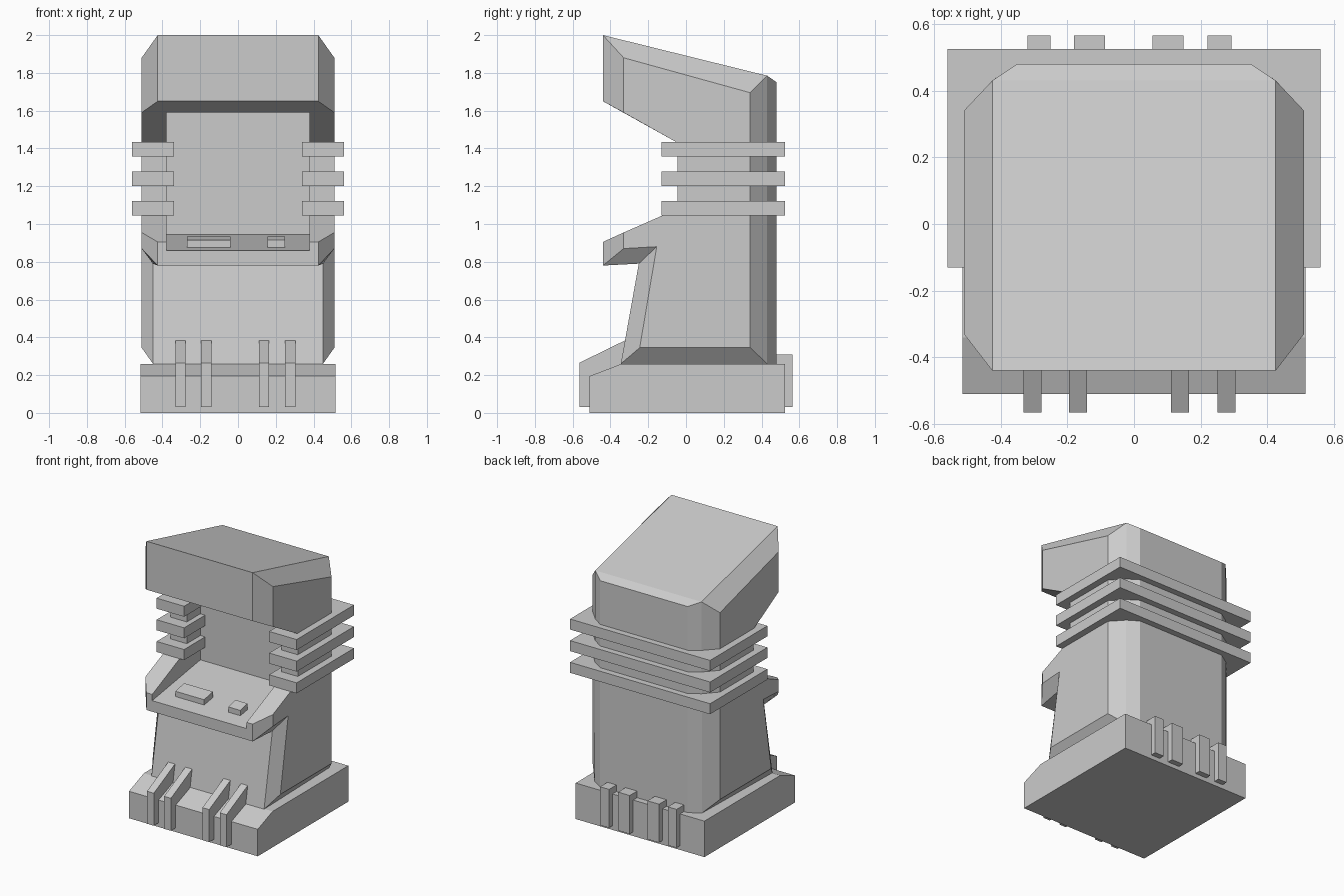
import bpy, bmesh

if "Cube" in bpy.data.objects:
    bpy.data.objects.remove(bpy.data.objects["Cube"])

grey = bpy.data.materials.new("light_grey")
grey.diffuse_color = (0.6, 0.6, 0.6, 1)
grey.use_nodes = True
grey.node_tree.nodes["Principled BSDF"].inputs["Base Color"].default_value = grey.diffuse_color


def make(name, verts, faces):
    bm = bmesh.new()
    vs = [bm.verts.new(v) for v in verts]
    for f in faces:
        bm.faces.new([vs[i] for i in f])
    bmesh.ops.recalc_face_normals(bm, faces=bm.faces)
    me = bpy.data.meshes.new(name)
    bm.to_mesh(me)
    bm.free()
    me.materials.append(grey)
    ob = bpy.data.objects.new(name, me)
    bpy.context.collection.objects.link(ob)
    return ob


def prism(name, profile, lo, hi, axis="x"):
    """Extrude a 2D outline along x (outline is y,z) or along z (outline is x,y)."""
    n = len(profile)
    if axis == "x":
        verts = [(t, a, b) for t in (lo, hi) for a, b in profile]
    else:
        verts = [(a, b, t) for t in (lo, hi) for a, b in profile]
    faces = [list(range(n)), list(range(n, 2 * n))]
    faces += [(i, (i + 1) % n, n + (i + 1) % n, n + i) for i in range(n)]
    return make(name, verts, faces)


# Cabinet body: outer rim (x, y, z) and the flat side panel outline (y, z)
rim = [(.45, -.345, .26), (.45, -.25, .79), (.425, -.44, .78), (.425, -.44, .905),
       (.425, -.045, 1.08), (.425, -.045, 1.43), (.425, -.44, 1.65), (.425, -.44, 2.0),
       (.425, .43, 1.785), (.43, .43, .26)]
side = [(-.245, .345), (-.155, .88), (-.33, .87), (-.33, .955), (-.045, 1.08),
        (-.045, 1.43), (-.33, 1.59), (-.33, 1.88), (.34, 1.695), (.34, .345)]
back = [(.35, .48, 1.75), (.35, .48, .26)]
half = rim + [(.51, y, z) for y, z in side] + back
m = len(half)
verts = half + [(-x, y, z) for x, y, z in half]
faces = []
for s in (0, m):
    faces.append([s + 10 + i for i in range(10)])                # side panel
    faces += [(s + i, s + (i + 1) % 10, s + 10 + (i + 1) % 10, s + 10 + i)
              for i in range(10)]                                # chamfers
    faces.append((s + 8, s + 20, s + 21, s + 9))                 # rear corner
loop = list(range(9)) + [20, 21, 9]
for a, b in zip(loop, loop[1:] + loop[:1]):
    faces.append((a, b, m + b, m + a))                           # centre strip
body = make("cabinet_body", verts, faces)

# Screen and control panel recess
cutter = prism("recess_cutter", [(-.6, .835), (.11, .945), (.11, 1.59), (-.6, 1.59)],
               -.378, .378)
cutter.hide_render = True
mod = body.modifiers.new("recess", "BOOLEAN")
mod.operation = "DIFFERENCE"
mod.solver = "EXACT"
mod.object = cutter
bpy.context.view_layer.objects.active = body
bpy.ops.object.modifier_apply(modifier="recess")
bpy.data.objects.remove(cutter)

# Base plinth with sloped front
prism("base", [(-.51, 0), (-.51, .195), (-.34, .26), (.525, .26), (.525, 0)], -.515, .515)

# Control buttons on the sloped panel
for name, x0, x1, y1 in (("wide_button", -.27, -.04, -.23), ("small_button", .155, .25, -.25)):
    prism(name, [(-.33, .865), (-.33, .915), (y1, .935), (y1, .87)], x0, x1)

# Three U-shaped bands around the back
u = [(.34, -.13), (.56, -.13), (.56, .525), (-.56, .525), (-.56, -.13), (-.34, -.13),
     (-.34, .3), (.34, .3)]
for i, z in enumerate((1.045, 1.202, 1.358)):
    prism(f"band_{i + 1}", u, z, z + .076, "z")

# Front fins
fin = [(-.565, .03), (-.565, .265), (-.32, .385), (-.3, .385), (-.3, .03)]
for i, x in enumerate((-.305, -.168, .138, .277)):
    prism(f"front_fin_{i + 1}", fin, x - .027, x + .027)

# Rear fins
rear = [(.47, .03), (.565, .03), (.565, .308), (.47, .308)]
for i, (x0, x1) in enumerate(((-.32, -.25), (-.18, -.087), (.055, .148), (.22, .292))):
    prism(f"rear_fin_{i + 1}", rear, x0, x1)
